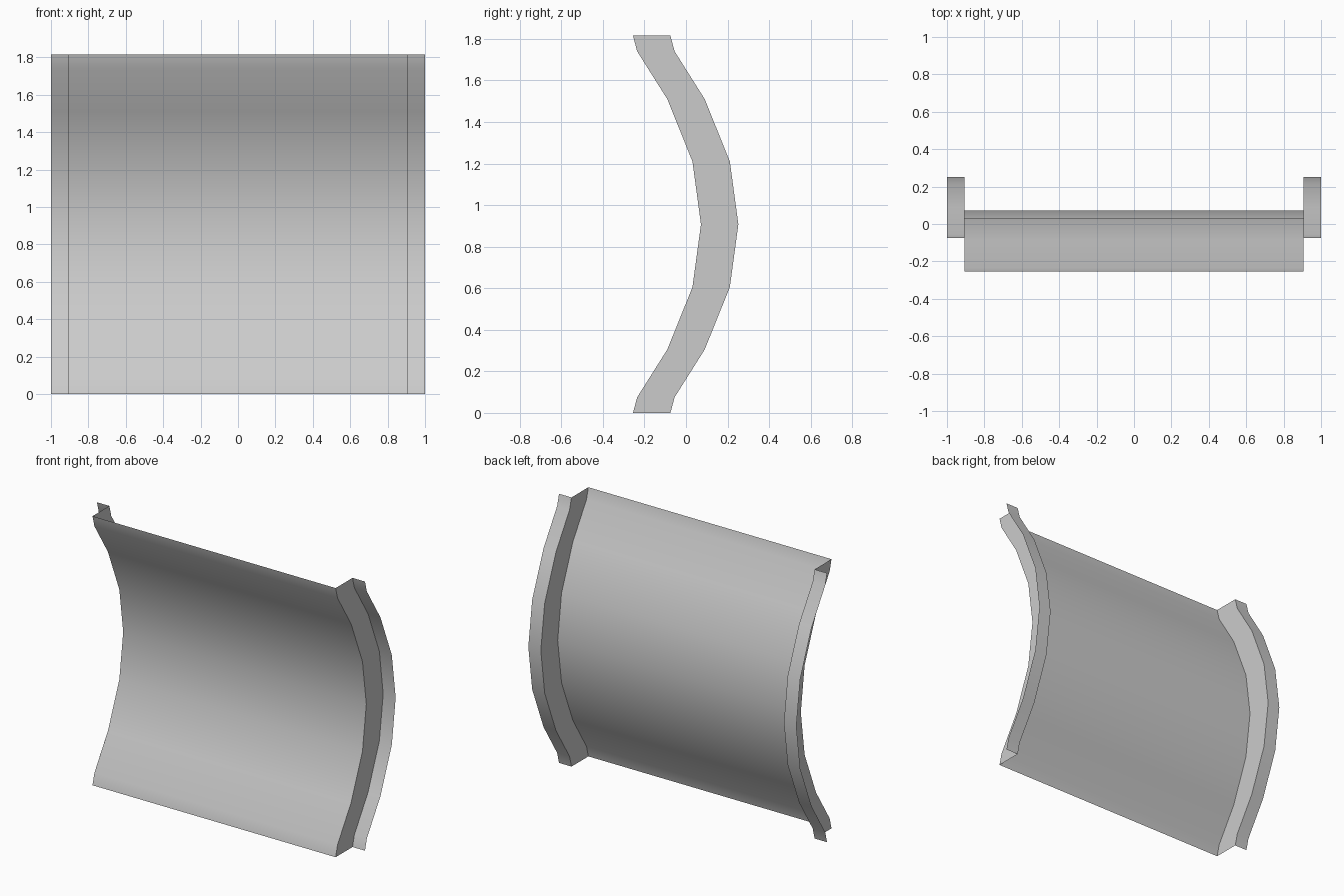
import bpy
import bmesh
import math

if "Cube" in bpy.data.objects:
    bpy.data.objects.remove(bpy.data.objects["Cube"], do_unlink=True)

HEIGHT = 1.815
DEPTH = 0.18      # how far the rims sit behind the panel
INNER = 0.907     # half width of the panel
OUTER = 1.0       # half width including rims

grey = bpy.data.materials.new("plain grey")
grey.use_nodes = True
colour = (0.6, 0.6, 0.6, 1)
grey.diffuse_color = colour
grey.node_tree.nodes["Principled BSDF"].inputs["Base Color"].default_value = colour

# Bowed vertical curve as (y, z): lower half, then mirrored above the middle
lower = [(-0.255, 0), (-0.235, 0.075), (-0.09, 0.305), (0.031, 0.605)]
curve = lower + [(0.072, HEIGHT / 2)] + [(y, HEIGHT - z) for y, z in reversed(lower)]


def curved_strip(name, start, end):
    """Sweep the line between two (x, y offset) points up the bowed curve."""
    bm = bmesh.new()
    rows = [[bm.verts.new((x, y + dy, z)) for x, dy in (start, end)] for y, z in curve]
    for a, b in zip(rows, rows[1:]):
        bm.faces.new((a[0], a[1], b[1], b[0]))
    mesh = bpy.data.meshes.new(name)
    bm.to_mesh(mesh)
    bm.free()
    mesh.materials.append(grey)
    obj = bpy.data.objects.new(name, mesh)
    bpy.context.collection.objects.link(obj)
    bpy.ops.object.select_all(action="DESELECT")
    obj.select_set(True)
    bpy.context.view_layer.objects.active = obj
    bpy.ops.object.shade_smooth_by_angle(angle=math.radians(35))


# Main panel, then a return wall and an outward rim on each side
curved_strip("curved_panel", (-INNER, 0), (INNER, 0))
curved_strip("left_wall", (INNER, 0), (INNER, DEPTH))
curved_strip("left_rim", (INNER, DEPTH), (OUTER, DEPTH))
curved_strip("right_wall", (-INNER, DEPTH), (-INNER, 0))
curved_strip("right_rim", (-OUTER, DEPTH), (-INNER, DEPTH))
